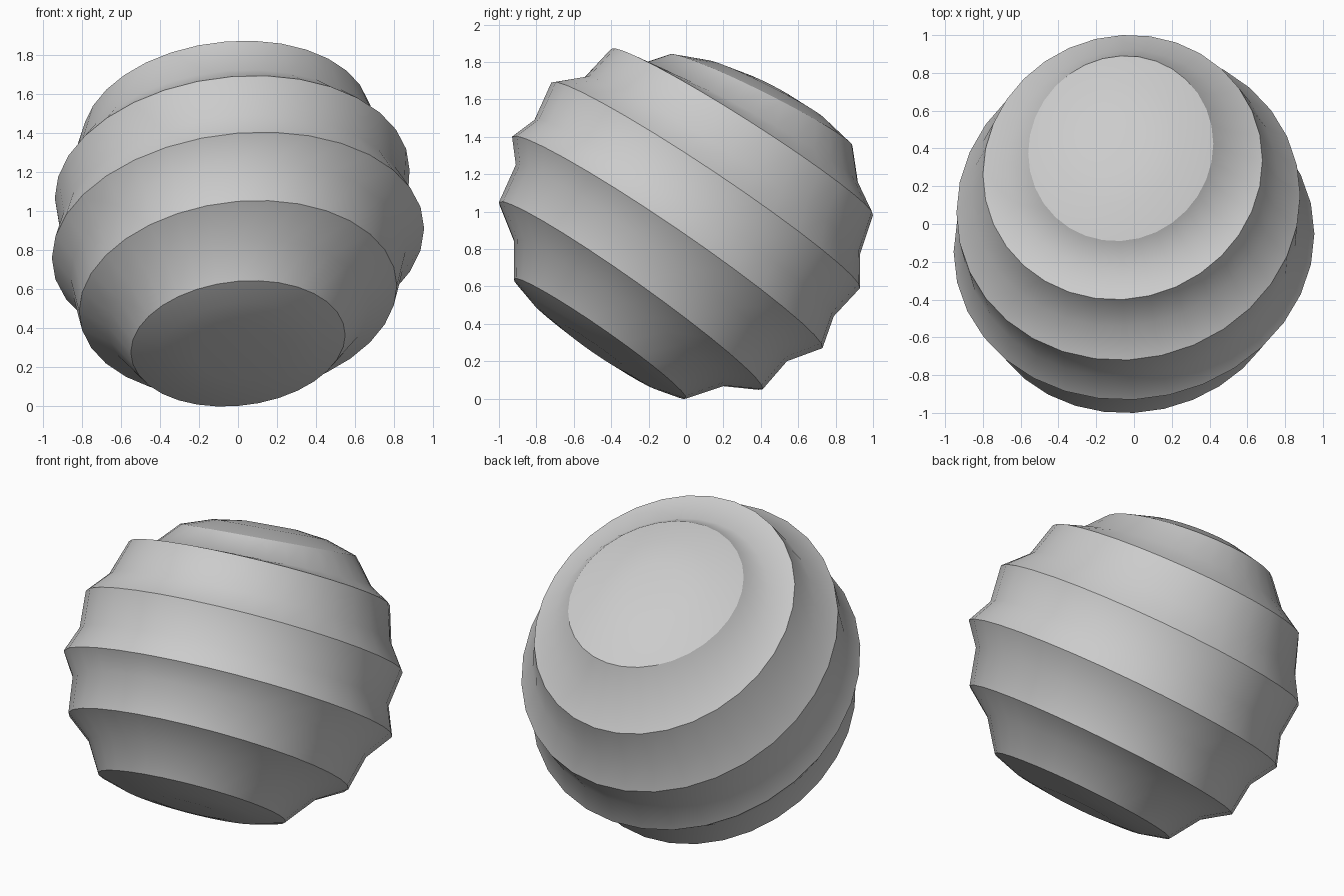
import bpy, bmesh, math
from mathutils import Vector

if "Cube" in bpy.data.objects:
    bpy.data.objects.remove(bpy.data.objects["Cube"])

SEG = 32
# Rings around the tilted axis, top to bottom, alternating ridge / groove:
# front point (y, z), back point (y, z), half width in x, centre x
RINGS = [
    (-0.09, 1.84, 0.89, 1.35, 0.49, -0.07),
    (-0.24, 1.79, 0.92, 1.15, 0.61, -0.06),
    (-0.40, 1.87, 1.00, 0.98, 0.74, -0.06),
    (-0.54, 1.72, 0.93, 0.77, 0.81, -0.05),
    (-0.72, 1.69, 0.93, 0.59, 0.91, -0.03),
    (-0.81, 1.49, 0.79, 0.44, 0.89, -0.02),
    (-0.93, 1.40, 0.73, 0.27, 0.955, 0.0),
    (-0.91, 1.25, 0.54, 0.20, 0.86, 0.0),
    (-1.00, 1.05, 0.41, 0.05, 0.815, 0.0),
    (-0.92, 0.85, 0.21, 0.07, 0.67, 0.0),
    (-0.92, 0.64, 0.00, 0.00, 0.55, 0.0),
]
SIDE = Vector((1.0, 0.05, 0.08))  # sideways direction, slightly tilted

bm = bmesh.new()


def ring(spec, scale=1.0, lift=0.0):
    fy, fz, by, bz, half, cx = spec
    front, back = Vector((cx, fy, fz)), Vector((cx, by, bz))
    centre, u = (front + back) / 2, (back - front) / 2
    normal = SIDE.cross(u).normalized()
    centre += normal * lift
    return [bm.verts.new(centre + scale * (u * math.cos(a) + SIDE * half * math.sin(a)))
            for a in (2 * math.pi * i / SEG for i in range(SEG))]


def bridge(a, b):
    for i in range(SEG):
        j = (i + 1) % SEG
        bm.faces.new((a[i], a[j], b[j], b[i]))


# Domed top cap, ridged body, flattened bottom cap
top = [ring(RINGS[0], s, h) for s, h in ((0.3, 0.085), (0.65, 0.06))]
body = [ring(r) for r in RINGS]
bottom = [ring(RINGS[-1], s, h) for s, h in ((0.75, -0.04), (0.42, -0.06))]
loops = top + body + bottom
for a, b in zip(loops, loops[1:]):
    bridge(a, b)
bm.faces.new(loops[0])
bm.faces.new(loops[-1])
bmesh.ops.recalc_face_normals(bm, faces=bm.faces[:])

# Smooth shading with crisp ridge lines
for f in bm.faces:
    f.smooth = True
for loop in body[::2]:
    for i in range(SEG):
        bm.edges.get((loop[i], loop[(i + 1) % SEG])).smooth = False

mesh = bpy.data.meshes.new("ridged_ball")
bm.to_mesh(mesh)
bm.free()
obj = bpy.data.objects.new("ridged_ball", mesh)
bpy.context.collection.objects.link(obj)
